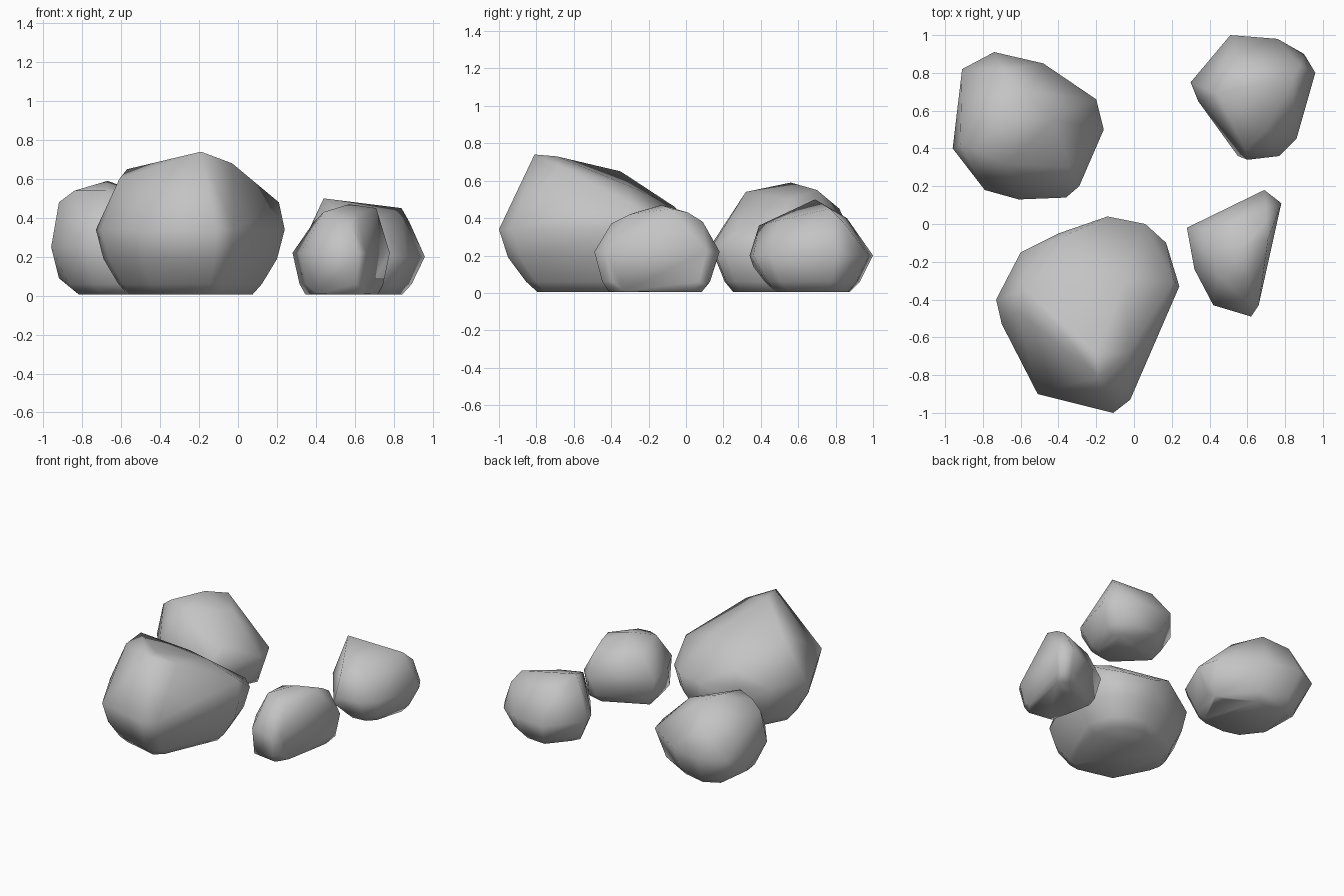
import bpy
import bmesh
from mathutils import Vector

default_cube = bpy.data.objects.get("Cube")
if default_cube:
    bpy.data.objects.remove(default_cube, do_unlink=True)

# One plain stone material
stone = bpy.data.materials.new("stone_grey")
stone.use_nodes = True
grey = (0.55, 0.55, 0.55, 1)
stone.diffuse_color = grey
stone.node_tree.nodes["Principled BSDF"].inputs["Base Color"].default_value = grey


def make_rock(name, outline, rings, corners):
    """Wrap a hull around a plan outline, repeated at (scale, height) rings, and extra corners."""
    centre = sum((Vector(p) for p in outline), Vector((0, 0))) / len(outline)
    bm = bmesh.new()
    for scale, height in rings:
        for point in outline:
            flat = centre.lerp(Vector(point), scale)
            bm.verts.new((flat.x, flat.y, height))
    for point in corners:
        bm.verts.new(point)

    # Keep only the hull, then merge its tiny slivers
    hull = bmesh.ops.convex_hull(bm, input=bm.verts)
    unused = {g for g in hull["geom_interior"] + hull["geom_unused"]
              if isinstance(g, bmesh.types.BMVert)}
    bmesh.ops.delete(bm, geom=list(unused), context="VERTS")
    bmesh.ops.remove_doubles(bm, verts=bm.verts, dist=0.012)
    bmesh.ops.recalc_face_normals(bm, faces=bm.faces)
    for face in bm.faces:
        face.smooth = True

    mesh = bpy.data.meshes.new(name)
    bm.to_mesh(mesh)
    bm.free()
    mesh.materials.append(stone)
    rock = bpy.data.objects.new(name, mesh)
    bpy.context.collection.objects.link(rock)
    return rock


# Large boulder whose top slopes down toward the back
make_rock(
    "large_front_boulder",
    outline=[(-.73, -.4), (-.6, -.15), (-.4, -.05), (-.14, .04), (.06, 0), (.17, -.1),
             (.24, -.33), (-.02, -.93), (-.11, -1), (-.51, -.9), (-.7, -.53)],
    rings=[(.66, .005), (.76, .06), (.92, .19), (1, .34)],
    corners=[(-.19, -.81, .74), (-.2, -.69, .73), (-.57, -.35, .65), (-.61, -.47, .6),
             (-.03, -.68, .68), (.21, -.3, .48), (-.36, -.06, .46), (-.05, -.3, .57)],
)

# Broad rounded boulder at the back
make_rock(
    "broad_back_boulder",
    outline=[(-.96, .4), (-.91, .82), (-.74, .91), (-.48, .85), (-.2, .66), (-.16, .5),
             (-.29, .2), (-.36, .14), (-.61, .13), (-.79, .18)],
    rings=[(.65, .005), (.78, .06), (1, .25)],
    corners=[(-.67, .56, .59), (-.84, .4, .54), (-.57, .7, .55), (-.68, .32, .54),
             (-.42, .55, .5), (-.92, .42, .48), (-.34, .3, .36), (-.7, .82, .45),
             (-.92, .6, .09), (-.24, .58, .01)],
)

# Small boulder at the back corner, highest on its inner side
make_rock(
    "small_back_boulder",
    outline=[(.3, .75), (.51, 1), (.76, .98), (.9, .9), (.96, .8), (.86, .45),
             (.77, .36), (.6, .34), (.34, .65)],
    rings=[(.6, .005), (.77, .06), (1, .2)],
    corners=[(.44, .69, .5), (.84, .77, .45), (.7, .5, .39), (.56, .86, .4),
             (.59, .39, .36), (.88, .84, .38), (.55, .36, .14), (.41, .68, .01)],
)

# Narrow boulder with one steep outer side
make_rock(
    "narrow_side_boulder",
    outline=[(.28, -.02), (.69, .18), (.78, .11), (.66, -.43), (.62, -.49),
             (.42, -.43), (.32, -.24)],
    rings=[(.74, .005), (.86, .06), (1, .22)],
    corners=[(.57, -.13, .47), (.71, -.08, .45), (.44, -.27, .43), (.39, -.03, .38),
             (.61, -.3, .42), (.7, .01, .43), (.7, .09, .38), (.58, -.4, .37),
             (.74, .11, .04), (.41, -.39, .01), (.66, -.33, .01)],
)
